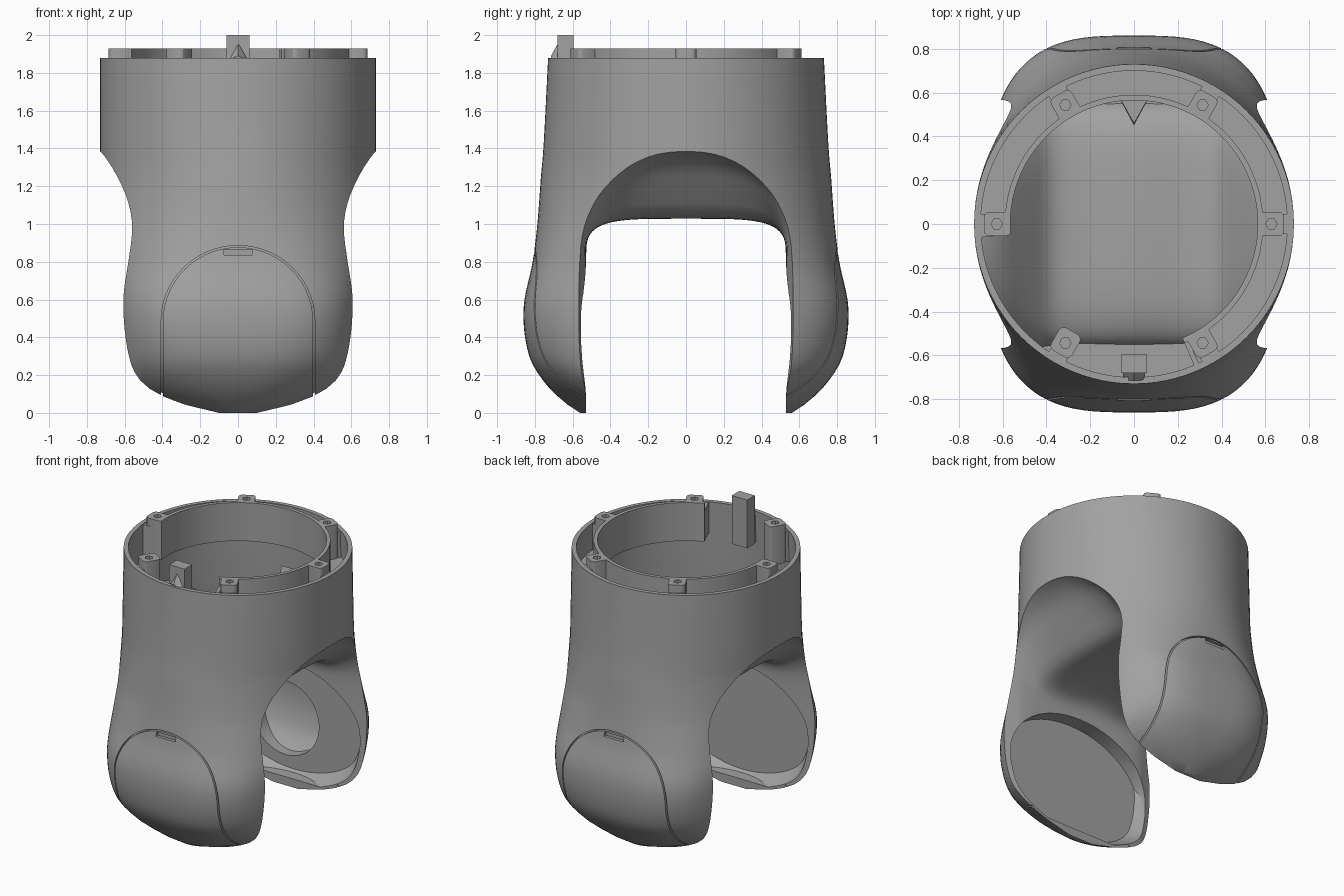
import bpy, bmesh, math
from mathutils import Matrix

cube = bpy.data.objects.get("Cube")
if cube:
    bpy.data.objects.remove(cube, do_unlink=True)

grey = bpy.data.materials.new("mid grey")
grey.use_nodes = True
COLOUR = (0.36, 0.36, 0.36, 1)
grey.diffuse_color = COLOUR
grey.node_tree.nodes["Principled BSDF"].inputs["Base Color"].default_value = COLOUR

# height, half width, half depth, squareness of the outer skin
SKIN = [(0, .31, .56, 2), (.05, .52, .635, 2.1), (.15, .645, .74, 2.4), (.3, .66, .83, 2.9),
        (.55, .674, .86, 3.1), (.8, .70, .812, 2.6), (1, .722, .787, 2.2),
        (1.25, .73, .768, 2), (1.4, .73, .755, 2), (1.88, .73, .73, 2)]
# distance from centre, crown height, squareness, half width of the side arch
ARCH = [(0, 1.04, 4, .53), (.36, 1.045, 4, .53), (.5, 1.19, 3, .54), (.6, 1.31, 2.5, .567),
        (.73, 1.385, 2.4, .57), (.95, 1.43, 2.4, .57)]
RING_START, RING_END, RING_BASE = -67, 185, 1.66


def sample(table, t):
    """Read a table at t with eased slopes."""
    t = min(max(t, table[0][0]), table[-1][0])
    i = max(k for k in range(len(table) - 1) if table[k][0] <= t)
    p, q = table[i], table[i + 1]
    before, after = table[max(i - 1, 0)], table[min(i + 2, len(table) - 1)]
    h = q[0] - p[0]
    s = (t - p[0]) / h
    out = []
    for c in range(1, len(p)):
        m0 = (q[c] - before[c]) / (q[0] - before[0]) * h
        m1 = (after[c] - p[c]) / (after[0] - p[0]) * h
        out.append((2*s**3 - 3*s**2 + 1) * p[c] + (s**3 - 2*s**2 + s) * m0
                   + (3*s**2 - 2*s**3) * q[c] + (s**3 - s**2) * m1)
    return out


def power(v, n):
    return math.copysign(abs(v) ** (2 / n), v) if abs(v) > 1e-6 else 0.0


def finish(bm, name):
    bmesh.ops.recalc_face_normals(bm, faces=bm.faces)
    me = bpy.data.meshes.new(name)
    bm.to_mesh(me)
    bm.free()
    me.materials.append(grey)
    ob = bpy.data.objects.new(name, me)
    bpy.context.collection.objects.link(ob)
    return ob


def loft(name, rings):
    """Closed solid through rings of equal length."""
    bm = bmesh.new()
    rows = [[bm.verts.new(p) for p in ring] for ring in rings]
    n = len(rows[0])
    for a, b in zip(rows, rows[1:]):
        for i in range(n):
            bm.faces.new((a[i], a[(i + 1) % n], b[(i + 1) % n], b[i]))
    bm.faces.new(rows[0])
    bm.faces.new(rows[-1])
    return finish(bm, name)


def combine(ob, other, operation="DIFFERENCE"):
    """Apply a boolean and discard the cutter."""
    mod = ob.modifiers.new("cut", "BOOLEAN")
    mod.operation, mod.object, mod.solver = operation, other, "EXACT"
    bpy.context.view_layer.update()
    deps = bpy.context.evaluated_depsgraph_get()
    result = bpy.data.meshes.new_from_object(ob.evaluated_get(deps))
    ob.modifiers.clear()
    ob.data = result
    bpy.data.objects.remove(other, do_unlink=True)


def skin(name, z0, z1, inset=0.0, rows=44, count=96):
    rings = []
    for r in range(rows + 1):
        z = z0 + (z1 - z0) * r / rows
        a, b, n = sample(SKIN, z)
        angles = [math.tau * i / count for i in range(count)]
        rings.append([((a - inset) * power(math.cos(t), n),
                       (b - inset) * power(math.sin(t), n), z) for t in angles])
    return loft(name, rings)


def arch(name, grow=0.0, rows=48, count=32):
    rings = []
    for r in range(rows + 1):
        x = -.95 + 1.9 * r / rows
        crown, n, half = sample(ARCH, abs(x))
        ring = [(x, half + grow, -.1)]
        for i in range(count + 1):
            t = math.pi * i / count
            ring.append((x, (half + grow) * power(math.cos(t), n),
                         .8 + (crown + grow - .8) * power(math.sin(t), n)))
        rings.append(ring + [(x, -half - grow, -.1)])
    return loft(name, rings)


def dome(name, half, top, rise, base, y0, y1):
    """Round-topped panel shape, pushed from y0 to y1."""
    arc = [math.pi * i / 28 for i in range(29)]
    outline = [(half, base)] + [(half * math.cos(t), top - rise + rise * math.sin(t))
                                for t in arc] + [(-half, base)]
    return loft(name, [[(x, y, z) for x, z in outline] for y in (y0, y1)])


def box(name, x0, x1, y0, y1, z0, z1):
    return loft(name, [[(x0, y0, z), (x1, y0, z), (x1, y1, z), (x0, y1, z)] for z in (z0, z1)])


def ring_sector(name, r0, r1, z0, z1, start, end, steps=60):
    """Curved wall between two angles in degrees."""
    rings = []
    for i in range(steps + 1):
        t = math.radians(start + (end - start) * i / steps)
        c, s = math.cos(t), math.sin(t)
        rings.append([(r * c, r * s, z) for r, z in ((r0, z0), (r1, z0), (r1, z1), (r0, z1))])
    return loft(name, rings)


def disc(name, x, y, radius, sides, low, high, upright=True):
    """Cylinder along z, or along y when not upright."""
    ring = [(x + radius * math.cos(math.tau * i / sides),
             y + radius * math.sin(math.tau * i / sides)) for i in range(sides)]
    return loft(name, [[(p, q, h) if upright else (p, h, q) for p, q in ring]
                       for h in (low, high)])


# Body: outer skin with the side arch and the inner cavity removed
body = skin("body_shell", 0, 1.88)
cavity = skin("cavity", .98, 1.95, .03)
combine(cavity, arch("cavity_floor", .045))
combine(body, arch("arch_cutter"))
combine(body, cavity)

# Hollow inner faces of both legs, with a flat plate behind
recess = skin("recess", .06, .92, .035)
combine(recess, dome("recess_limit", .56, .88, .4, -.1, -.63, .63), "INTERSECT")
combine(body, recess)

# Round opening in the back plate, showing the inside of the cover
opening = skin("opening", .1, .8, .045)
combine(opening, disc("opening_limit", -.07, .42, .26, 40, .6, .95, False), "INTERSECT")
combine(body, opening)

# Cover panel seams of even depth and latch slots on both legs
for side in (-1, 1):
    seam = dome("seam", .407, .886, .4, .06, side * .4, side)
    combine(seam, dome("seam_core", .398, .877, .395, -.2, side * .3, side * 1.1))
    combine(seam, skin("seam_depth", 0, 1, .022))
    combine(body, seam)
    combine(body, box("slot", -.075, .075, *sorted((side * .785, side)), .835, .865))

# Inner mounting ring, open at the front right, with a shelf to the wall
ring_sector("mounting_ring", .565, .59, RING_BASE, 1.93, RING_START, RING_END, 90)
ring_sector("ring_shelf", .57, .715, RING_BASE, RING_BASE + .03, RING_START, RING_END, 90)
for angle in (RING_START, RING_END - 2):
    ring_sector("ring_end", .568, .715, RING_BASE, 1.875, angle, angle + 2, 2)

# Six screw bosses
for i in range(6):
    boss = box("screw_boss", .565, .685, -.055, .055, RING_BASE, 1.93)
    bevel = bmesh.new()
    bevel.from_mesh(boss.data)
    upright = [e for e in bevel.edges if abs(e.verts[0].co.z - e.verts[1].co.z) > .1]
    bmesh.ops.bevel(bevel, geom=upright, offset=.025, segments=3, affect="EDGES", profile=.5)
    bevel.to_mesh(boss.data)
    bevel.free()
    combine(boss, disc("screw_hole", .627, 0, .026, 6, 1.8, 2))
    web = box("boss_web", .66, .715, -.045, .045, RING_BASE, 1.875)
    for part in (boss, web):
        part.data.transform(Matrix.Rotation(math.tau * i / 6, 4, "Z"))

# Front locating tab with gusset, and a rib inside the back wall
box("locating_tab", -.06, .06, -.68, -.595, 1.66, 2.0)
loft("tab_gusset", [[(-.05, y, 1.66), (.05, y, 1.66), (.05, y, 1.87), (0, y, top), (-.05, y, 1.87)]
                    for y, top in ((-.715, 1.89), (-.675, 1.96))])
loft("back_rib", [[(-.08, .6, z), (.08, .6, z), (0, y, z)]
                  for z, y in ((1.1, .45), (1.5, .46))])

# Smooth shading with crisp edges
bpy.ops.object.select_all(action="DESELECT")
for ob in bpy.context.collection.objects:
    if ob.type == "MESH":
        ob.select_set(True)
bpy.context.view_layer.objects.active = body
bpy.ops.object.shade_smooth_by_angle(angle=math.radians(30))
